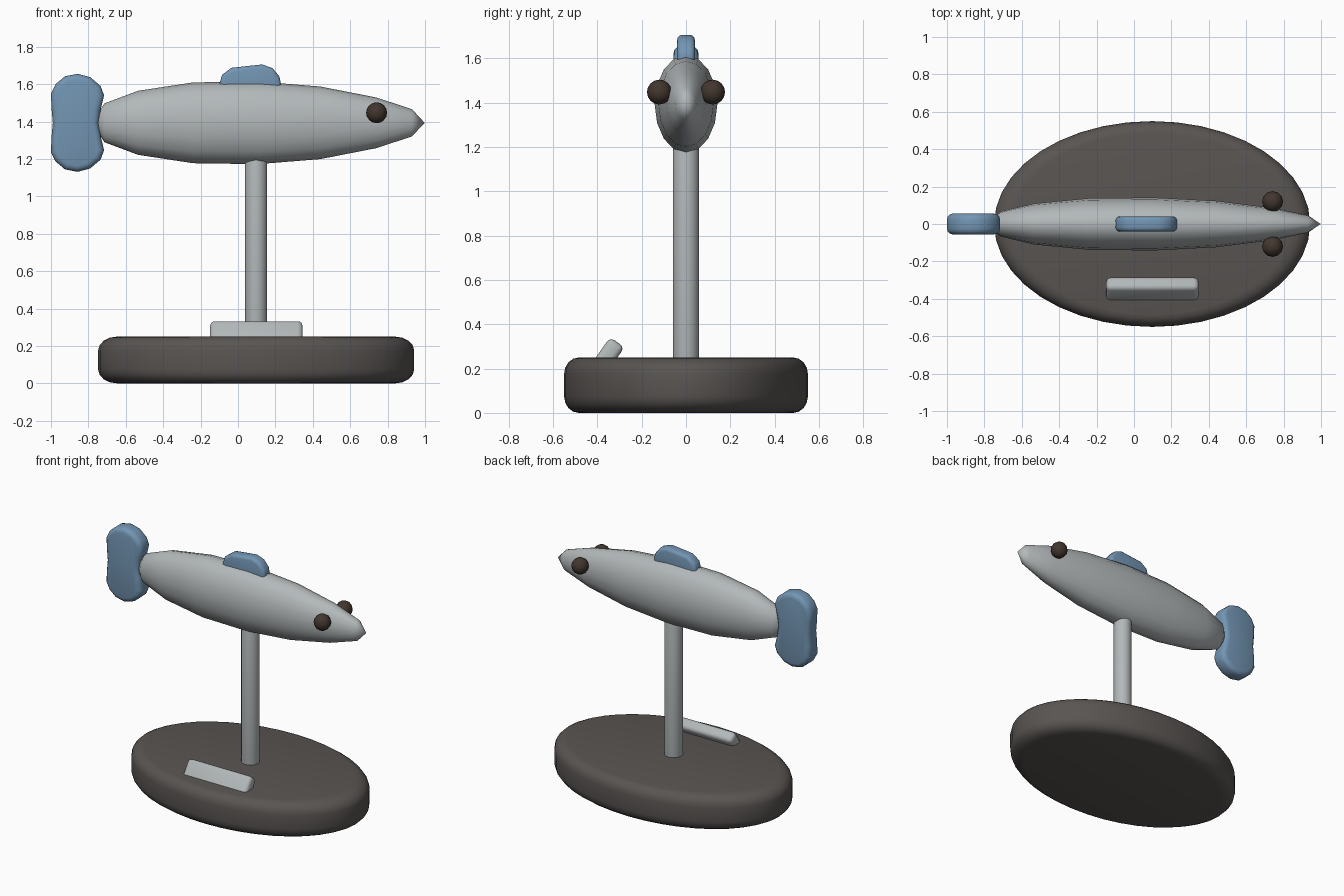
import bpy, bmesh, math
from mathutils import Matrix, Vector

if "Cube" in bpy.data.objects:
    bpy.data.objects.remove(bpy.data.objects["Cube"])


def mat(name, rgb):
    m = bpy.data.materials.new(name)
    m.diffuse_color = (*rgb, 1)
    m.use_nodes = True
    m.node_tree.nodes["Principled BSDF"].inputs["Base Color"].default_value = m.diffuse_color
    return m


DARK = mat("dark_stone", (0.10, 0.09, 0.085))
GREY = mat("pale_grey", (0.45, 0.48, 0.49))
BLUE = mat("fin_blue", (0.17, 0.30, 0.45))
BROWN = mat("eye_brown", (0.055, 0.037, 0.028))


def finish(bm, name, material, angle=180):
    bmesh.ops.recalc_face_normals(bm, faces=bm.faces[:])
    me = bpy.data.meshes.new(name)
    bm.to_mesh(me)
    bm.free()
    ob = bpy.data.objects.new(name, me)
    bpy.context.collection.objects.link(ob)
    me.materials.append(material)
    bpy.ops.object.select_all(action='DESELECT')
    ob.select_set(True)
    bpy.context.view_layer.objects.active = ob
    if angle >= 180:
        bpy.ops.object.shade_smooth()
    else:
        bpy.ops.object.shade_smooth_by_angle(angle=math.radians(angle))
    return ob


def disc(name, loc, size, height, bevel, segs, material):
    """Upright cylinder with rounded rims, scaled to an ellipse."""
    bm = bmesh.new()
    bmesh.ops.create_cone(bm, cap_ends=True, segments=segs, radius1=1, radius2=1, depth=2)
    rims = [e for e in bm.edges if abs(e.verts[0].co.z - e.verts[1].co.z) < 0.01]
    bmesh.ops.scale(bm, vec=(1, 1, height / 2 * bevel[0] / bevel[1]), verts=bm.verts)
    bmesh.ops.bevel(bm, geom=rims, offset=bevel[0], segments=4, profile=0.5, affect='EDGES')
    bmesh.ops.scale(bm, vec=(size[0], size[1], bevel[1] / bevel[0]), verts=bm.verts)
    bmesh.ops.translate(bm, vec=loc, verts=bm.verts)
    return finish(bm, name, material, 35)


def slab_fin(name, outline, half, bevel):
    """Side outline (x, z) given thickness along y, with rounded rims."""
    bm = bmesh.new()
    face = bm.faces.new([bm.verts.new((x, -half, z)) for x, z in outline])
    ext = bmesh.ops.extrude_face_region(bm, geom=[face], use_keep_orig=True)
    new = [v for v in ext["geom"] if isinstance(v, bmesh.types.BMVert)]
    bmesh.ops.translate(bm, vec=(0, 2 * half, 0), verts=new)
    bmesh.ops.recalc_face_normals(bm, faces=bm.faces[:])
    rims = [e for e in bm.edges if abs(e.verts[0].co.y - e.verts[1].co.y) < 1e-5]
    bmesh.ops.bevel(bm, geom=rims, offset=bevel, segments=3, profile=0.5, affect='EDGES')
    return finish(bm, name, BLUE, 40)


# Stand: oval base and post
disc("base", (0.097, 0, 0.125), (0.845, 0.55), 0.25, (0.12, 0.075), 40, DARK)
disc("post", (0.097, 0, 0.70), (0.059, 0.059), 1.02, (0.3, 0.018), 24, GREY)

# Leaning plate on the base
bm = bmesh.new()
bmesh.ops.create_cube(bm, size=1)
bmesh.ops.scale(bm, vec=(0.495, 0.08, 0.20), verts=bm.verts)
bmesh.ops.bevel(bm, geom=bm.edges[:], offset=0.025, segments=3, profile=0.5, affect='EDGES')
bmesh.ops.transform(bm, verts=bm.verts, matrix=Matrix.Translation((0.098, -0.367, 0.237))
                    @ Matrix.Rotation(math.radians(-35), 4, 'X'))
finish(bm, "plate", GREY, 40)

# Body: 16-sided oval sections along x, closed to a point at each end
SECTIONS = [(-0.714, 0.104), (-0.535, 0.171), (-0.24, 0.216), (0.108, 0.221),
            (0.44, 0.194), (0.737, 0.136), (0.93, 0.073)]
N, CZ = 16, 1.393
bm = bmesh.new()
rings = [[bm.verts.new((x, 0.64 * r * math.sin(2 * math.pi * i / N),
                        CZ + r * math.cos(2 * math.pi * i / N))) for i in range(N)]
         for x, r in SECTIONS]
tail, nose = bm.verts.new((-0.782, 0, CZ)), bm.verts.new((0.998, 0, CZ))
for i in range(N):
    j = (i + 1) % N
    for a, b in zip(rings, rings[1:]):
        bm.faces.new((a[i], a[j], b[j], b[i]))
    bm.faces.new((tail, rings[0][j], rings[0][i]))
    bm.faces.new((nose, rings[-1][i], rings[-1][j]))
finish(bm, "body", GREY)

# Tail fin: upper half outline mirrored to a kidney shape
upper = [(-0.745, 1.393), (-0.735, 1.46), (-0.716, 1.54), (-0.735, 1.59), (-0.79, 1.637),
         (-0.857, 1.655), (-0.925, 1.642), (-0.975, 1.60), (-1.0, 1.55), (-0.997, 1.47),
         (-0.99, 1.393)]
lower = [(x, 2 * CZ - z) for x, z in reversed(upper[1:-1])]
slab_fin("tail_fin", upper + lower, 0.056, 0.032)

# Back fin
slab_fin("back_fin", [(-0.09, 1.55), (0.22, 1.55), (0.23, 1.60), (0.222, 1.64), (0.185, 1.685),
                      (0.13, 1.705), (0.035, 1.695), (-0.035, 1.687), (-0.085, 1.65),
                      (-0.10, 1.60)], 0.04, 0.022)

# Eyes
for side, label in ((-1, "front_eye"), (1, "back_eye")):
    bm = bmesh.new()
    bmesh.ops.create_uvsphere(bm, u_segments=12, v_segments=8, radius=0.056)
    bmesh.ops.translate(bm, vec=Vector((0.741, side * 0.12, 1.447)), verts=bm.verts)
    finish(bm, label, BROWN)
